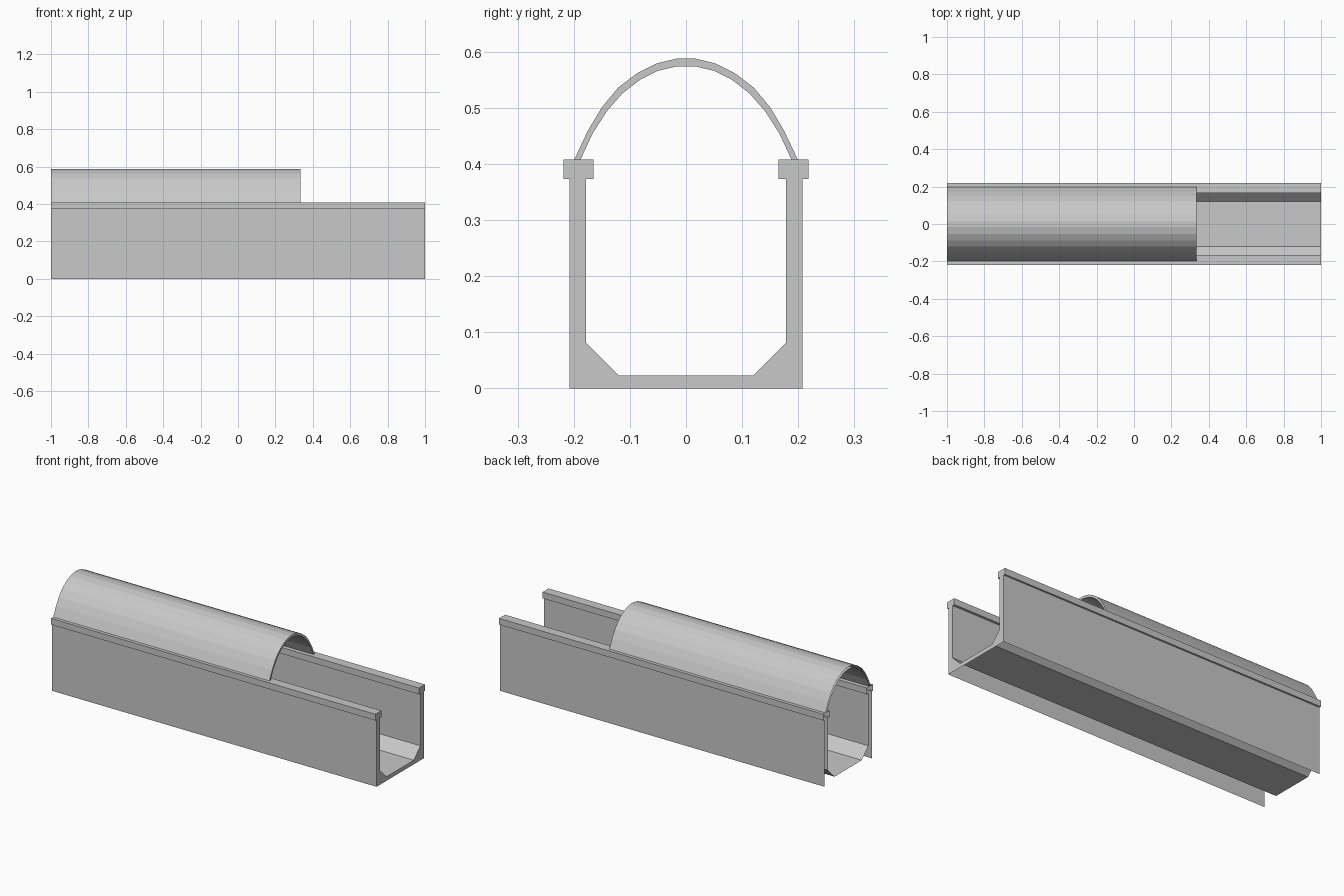
import bpy
import bmesh

cube = bpy.data.objects.get("Cube")
if cube:
    bpy.data.objects.remove(cube, do_unlink=True)

# One plain concrete-like grey
grey = bpy.data.materials.new("plain grey")
grey.use_nodes = True
colour = (0.58, 0.58, 0.58, 1.0)
grey.diffuse_color = colour
grey.node_tree.nodes["Principled BSDF"].inputs["Base Color"].default_value = colour


def mirrored(half):
    """Reflect a list of (y, z) points and return it in reverse order."""
    return [(-y, z) for y, z in reversed(half)]


def sweep(name, profile, x_start, x_end, closed):
    """Run a counterclockwise (y, z) profile along x, capped at x_end only."""
    bm = bmesh.new()
    start = [bm.verts.new((x_start, y, z)) for y, z in profile]
    end = [bm.verts.new((x_end, y, z)) for y, z in profile]
    count = len(profile)
    for i in range(count if closed else count - 1):
        j = (i + 1) % count
        bm.faces.new((start[i], start[j], end[j], end[i]))
    bm.faces.new(end)
    mesh = bpy.data.meshes.new(name)
    bm.to_mesh(mesh)
    bm.free()
    mesh.materials.append(grey)
    obj = bpy.data.objects.new(name, mesh)
    bpy.context.collection.objects.link(obj)
    return obj


# Channel: wall, rim ledge, inner wall, chamfer and floor; underside left open
channel_half = [(0.208, 0), (0.208, 0.373), (0.218, 0.373), (0.218, 0.408),
                (0.165, 0.408), (0.165, 0.373), (0.178, 0.373),
                (0.178, 0.081), (0.12, 0.023)]
sweep("channel", channel_half + mirrored(channel_half), -1, 1, closed=False)

# Arched cover: faceted outer and inner curves
outer_half = [(0.199, 0.408), (0.175, 0.459), (0.15, 0.501), (0.121, 0.536),
              (0.087, 0.562), (0.053, 0.579), (0.016, 0.588)]
inner_half = [(0.188, 0.408), (0.166, 0.455), (0.141, 0.494), (0.113, 0.526),
              (0.082, 0.55), (0.05, 0.566), (0.016, 0.574)]
outer = outer_half + mirrored(outer_half)
inner = inner_half + mirrored(inner_half)
sweep("arched_cover", outer + inner[::-1], -1, 0.333, closed=True)
